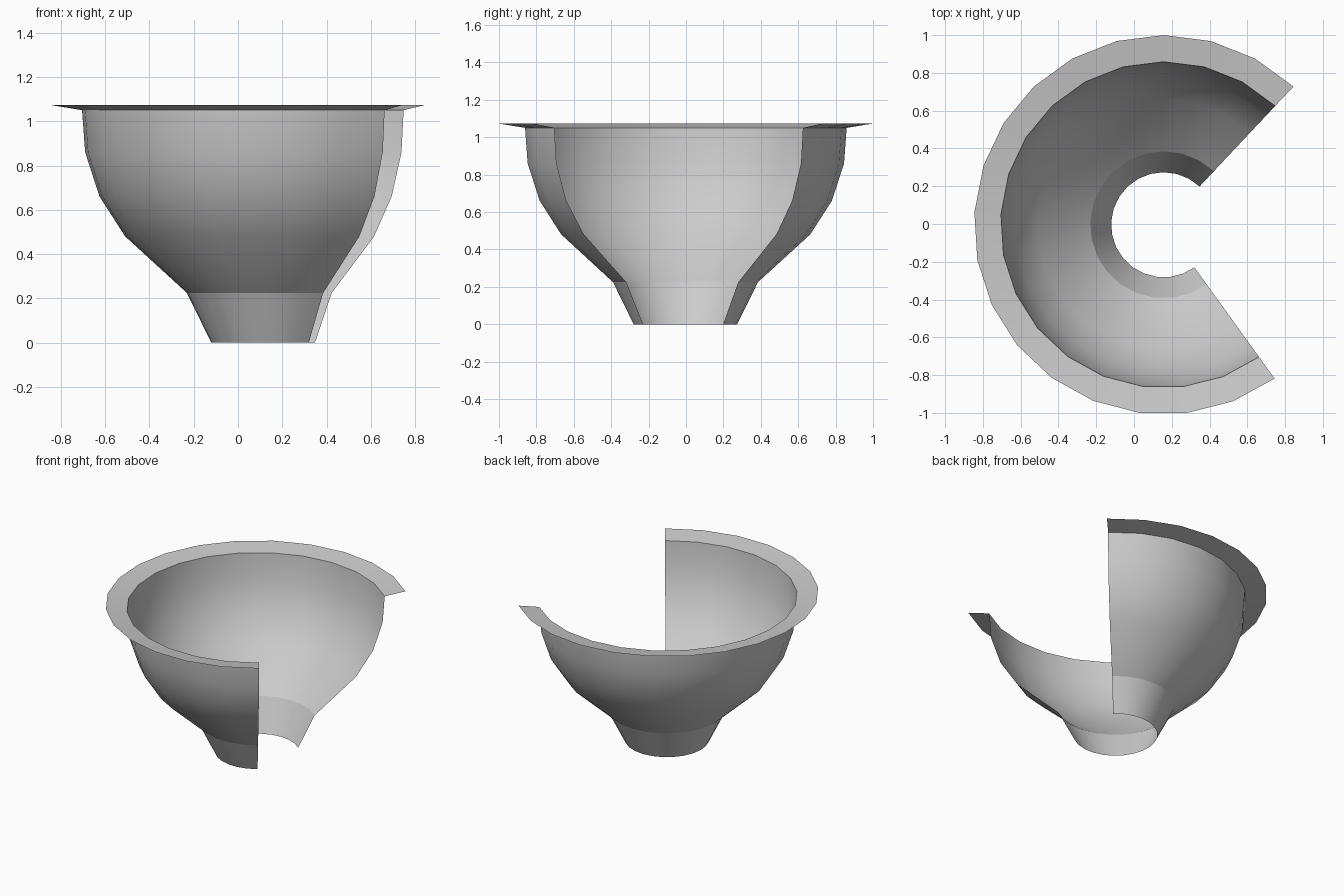
import bpy, bmesh, math

if "Cube" in bpy.data.objects:
    bpy.data.objects.remove(bpy.data.objects["Cube"])

# Half section of the cutaway bowl: (radius, height) from foot to rim
PROFILE = [(0.278, 0.0), (0.389, 0.225), (0.668, 0.48), (0.784, 0.66),
           (0.849, 0.86), (0.863, 1.05), (1.004, 1.073)]
CX, CY = 0.157, -0.004          # axis of revolution
START, SWEEP, STEPS = math.radians(46.8), math.radians(259), 18

# Revolve the section part of the way round, leaving the front right wedge open
bm = bmesh.new()
rings = []
for i in range(STEPS + 1):
    a = START + SWEEP * i / STEPS
    rings.append([bm.verts.new((CX + r * math.cos(a), CY + r * math.sin(a), z))
                  for r, z in PROFILE])
for p, q in zip(rings, rings[1:]):
    for j in range(len(PROFILE) - 1):
        bm.faces.new((p[j], q[j], q[j + 1], p[j + 1]))

mesh = bpy.data.meshes.new("cutaway_bowl")
bm.to_mesh(mesh)
bm.free()
bowl = bpy.data.objects.new("cutaway_bowl", mesh)
bpy.context.collection.objects.link(bowl)

# Smooth wall with crisp foot and rim edges
bpy.context.view_layer.objects.active = bowl
bowl.select_set(True)
bpy.ops.object.shade_smooth_by_angle(angle=math.radians(18))
